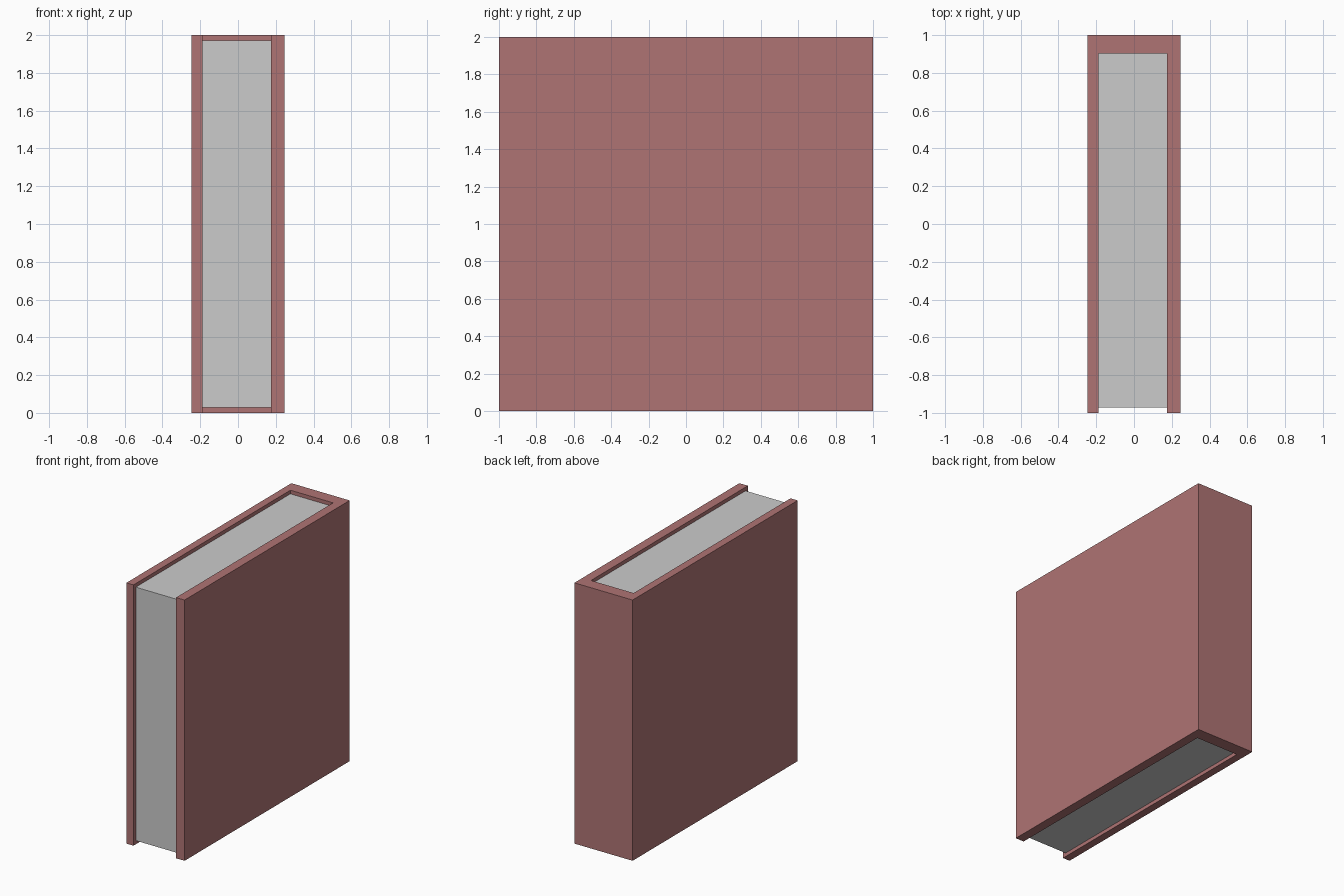
import bpy, bmesh

if "Cube" in bpy.data.objects:
    bpy.data.objects.remove(bpy.data.objects["Cube"])

cloth = bpy.data.materials.new("cover_cloth")
cloth.diffuse_color = (0.428, 0.174, 0.174, 1)
cloth.use_nodes = True
cloth.node_tree.nodes["Principled BSDF"].inputs["Base Color"].default_value = cloth.diffuse_color


def extrude_profile(name, points, z0, z1, material=None):
    """Extrude a counter-clockwise xy outline from z0 up to z1."""
    bm = bmesh.new()
    face = bm.faces.new([bm.verts.new((x, y, z0)) for x, y in points])
    result = bmesh.ops.extrude_face_region(bm, geom=[face])
    top = [v for v in result["geom"] if isinstance(v, bmesh.types.BMVert)]
    bmesh.ops.translate(bm, verts=top, vec=(0, 0, z1 - z0))
    bmesh.ops.recalc_face_normals(bm, faces=bm.faces)
    mesh = bpy.data.meshes.new(name)
    bm.to_mesh(mesh)
    bm.free()
    if material:
        mesh.materials.append(material)
    obj = bpy.data.objects.new(name, mesh)
    bpy.context.collection.objects.link(obj)
    return obj


HALF_W = 0.247                     # outer half thickness of the book
IN_L, IN_R, SPINE = -0.187, 0.175, 0.902   # inner faces of boards and spine

# Cover: two boards joined by the spine at the back
extrude_profile("cover", [
    (-HALF_W, -1), (IN_L, -1), (IN_L, SPINE), (IN_R, SPINE),
    (IN_R, -1), (HALF_W, -1), (HALF_W, 1), (-HALF_W, 1)], 0, 2, cloth)

# Page block: slightly recessed at top, bottom and front
extrude_profile("pages", [
    (IN_L, -0.972), (IN_R, -0.972), (IN_R, SPINE), (IN_L, SPINE)], 0.028, 1.972)
